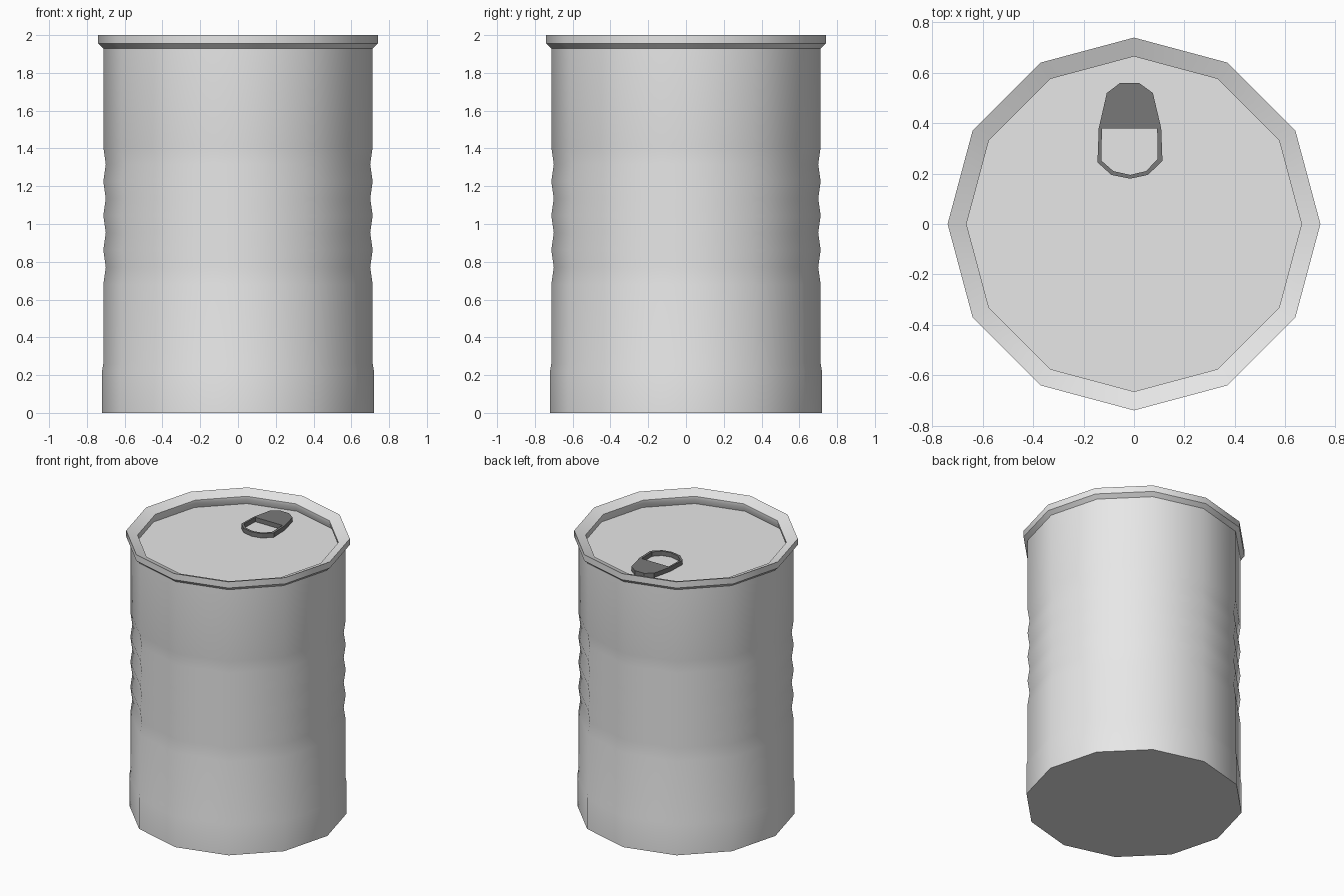
import bpy
import bmesh
import math

SIDES = 12
LID_Z = 1.91

cube = bpy.data.objects.get("Cube")
if cube:
    bpy.data.objects.remove(cube, do_unlink=True)


def material(name, value):
    mat = bpy.data.materials.new(name)
    mat.use_nodes = True
    colour = (value, value, value, 1)
    mat.diffuse_color = colour
    mat.node_tree.nodes["Principled BSDF"].inputs["Base Color"].default_value = colour
    return mat


def finish(name, bm, mat, smooth):
    bmesh.ops.recalc_face_normals(bm, faces=bm.faces)
    mesh = bpy.data.meshes.new(name)
    bm.to_mesh(mesh)
    bm.free()
    mesh.materials.append(mat)
    obj = bpy.data.objects.new(name, mesh)
    bpy.context.collection.objects.link(obj)
    if smooth:
        bpy.ops.object.select_all(action="DESELECT")
        obj.select_set(True)
        bpy.context.view_layer.objects.active = obj
        bpy.ops.object.shade_smooth_by_angle(angle=math.radians(35))
    return obj


def lathe(name, profile, mat):
    """Turn (radius, height) points about z and close both ends."""
    bm = bmesh.new()
    turns = [2 * math.pi * i / SIDES for i in range(SIDES)]
    rings = [[bm.verts.new((r * math.cos(a), r * math.sin(a), z)) for a in turns]
             for r, z in profile]
    for low, high in zip(rings, rings[1:]):
        for i in range(SIDES):
            j = (i + 1) % SIDES
            bm.faces.new((low[i], low[j], high[j], high[i]))
    bm.faces.new(rings[0][::-1])
    bm.faces.new(rings[-1])
    return finish(name, bm, mat, True)


def prism(bm, outline, bottom, top):
    """Add a solid plate with the given outline."""
    face = bm.faces.new([bm.verts.new((x, y, bottom)) for x, y in outline])
    moved = bmesh.ops.extrude_face_region(bm, geom=[face], use_keep_orig=True)["geom"]
    verts = [v for v in moved if isinstance(v, bmesh.types.BMVert)]
    bmesh.ops.translate(bm, verts=verts, vec=(0, 0, top - bottom))


tin = material("tin grey", 0.8)
dark = material("dark grey", 0.19)

# Can: foot band, ribbed wall, flared rim and sunken lid
foot = [(0.72, 0), (0.72, 0.22), (0.713, 0.26)]
ribs = [(0.713 if i % 2 == 0 else 0.70, 0.68 + 0.091 * i) for i in range(9)]
rim = [(0.713, 1.93), (0.74, 1.955), (0.74, 2.0), (0.665, 1.97),
       (0.665, 1.95), (0.68, LID_Z)]
lathe("can_body", foot + ribs + rim, tin)

# Pull tab: solid nose plate and an open finger loop
nose = [(-0.14, 0.38), (0.108, 0.38), (0.075, 0.52), (0.02, 0.56),
        (-0.055, 0.56), (-0.108, 0.52)]
loop_outer = [(-0.14, 0.38), (-0.145, 0.245), (-0.09, 0.195), (-0.015, 0.18),
              (0.055, 0.195), (0.113, 0.25), (0.108, 0.38)]
loop_inner = [(0.092, 0.38), (0.094, 0.258), (0.048, 0.21), (-0.015, 0.195),
              (-0.082, 0.21), (-0.13, 0.252), (-0.127, 0.38)]
tab = bmesh.new()
for outline in (nose, loop_outer + loop_inner):
    prism(tab, outline, LID_Z + 0.005, LID_Z + 0.037)
finish("pull_tab", tab, dark, False)
